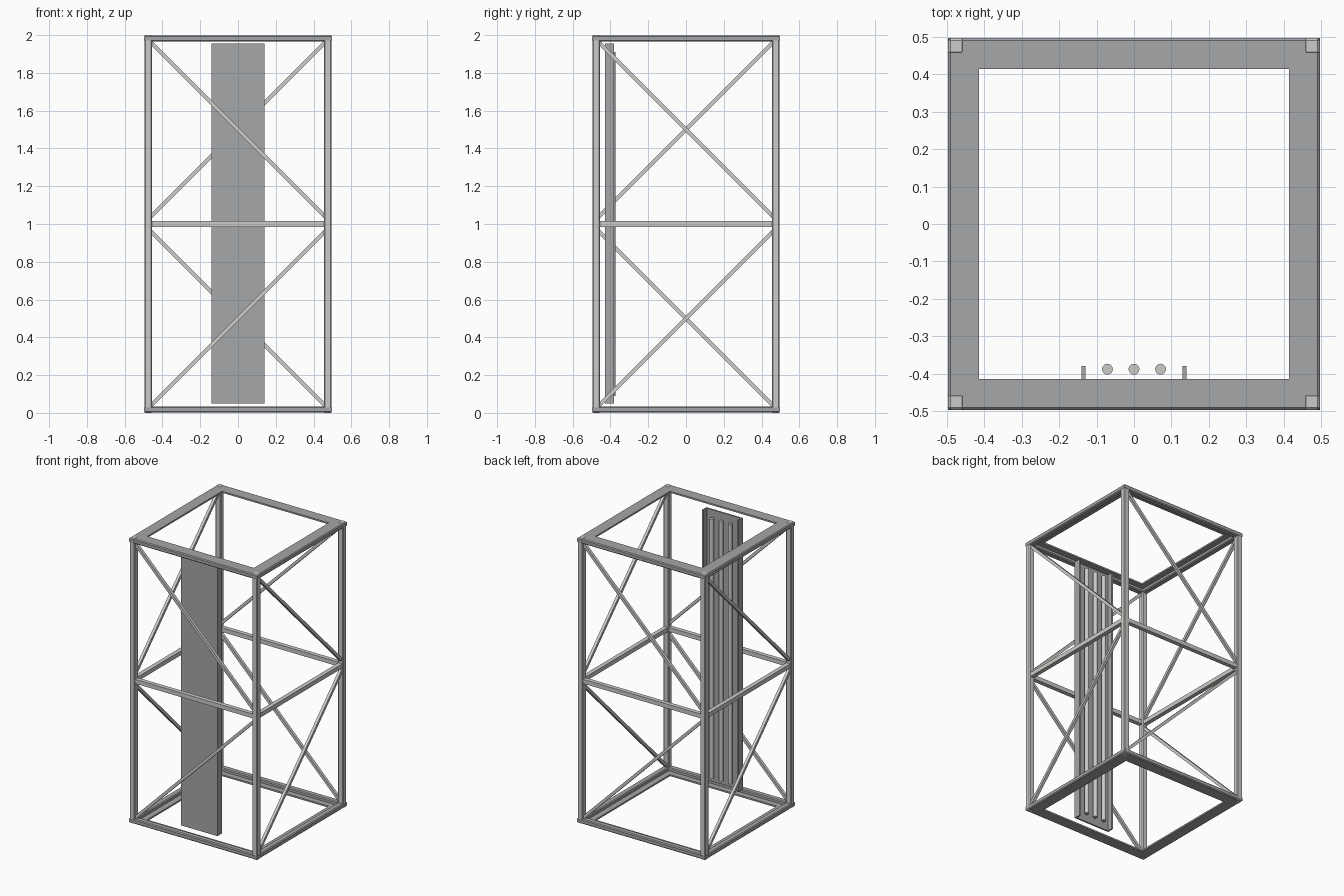
import bpy, bmesh
from mathutils import Vector

cube = bpy.data.objects.get("Cube")
if cube:
    bpy.data.objects.remove(cube, do_unlink=True)


def material(name, rgb):
    m = bpy.data.materials.new(name)
    m.use_nodes = True
    m.diffuse_color = (*rgb, 1)
    m.node_tree.nodes["Principled BSDF"].inputs["Base Color"].default_value = (*rgb, 1)
    return m


LIGHT = material("light_steel", (0.60, 0.60, 0.58))
GREY = material("grey_steel", (0.38, 0.385, 0.40))


def finish(bm, name, mat):
    bmesh.ops.recalc_face_normals(bm, faces=bm.faces)
    me = bpy.data.meshes.new(name)
    bm.to_mesh(me)
    bm.free()
    me.materials.append(mat)
    ob = bpy.data.objects.new(name, me)
    bpy.context.collection.objects.link(ob)
    return ob


def box(name, lo, hi, mat, bevel=0):
    lo, hi = Vector(lo), Vector(hi)
    bm = bmesh.new()
    bmesh.ops.create_cube(bm, size=1)
    bmesh.ops.scale(bm, vec=hi - lo, verts=bm.verts)
    bmesh.ops.translate(bm, vec=(lo + hi) / 2, verts=bm.verts)
    if bevel:
        bmesh.ops.bevel(bm, geom=bm.edges[:], offset=bevel, segments=1, affect='EDGES')
    return finish(bm, name, mat)


def bar(name, a, b, width, mat):
    """Square bar between two points."""
    a, b = Vector(a), Vector(b)
    bm = bmesh.new()
    bmesh.ops.create_cube(bm, size=1)
    bmesh.ops.scale(bm, vec=(width, width, (b - a).length), verts=bm.verts)
    ob = finish(bm, name, mat)
    ob.rotation_euler = (b - a).to_track_quat('Z', 'Y').to_euler()
    ob.location = (a + b) / 2
    return ob


def square_ring(name, profile, mat):
    """Sweep a closed (radius, height) profile around a square."""
    bm = bmesh.new()
    corners = [(-1, -1), (1, -1), (1, 1), (-1, 1)]
    loops = [[bm.verts.new((sx * r, sy * r, z)) for r, z in profile] for sx, sy in corners]
    n = len(profile)
    for i in range(4):
        p, q = loops[i], loops[(i + 1) % 4]
        for j in range(n):
            k = (j + 1) % n
            bm.faces.new((p[j], q[j], q[k], p[k]))
    return finish(bm, name, mat)


OUT, INN, MID = 0.496, 0.455, 0.476
HEIGHT, CENTRE = 2.0, 1.0

# Top and bottom frames: a rail with chamfered outer edges and a thin inner flange
profile = [(0.491, 0.001), (0.497, 0.007), (0.497, 0.028), (0.491, 0.034),
           (0.461, 0.034), (INN, 0.028), (INN, 0.012), (0.414, 0.012), (0.414, 0.001)]
square_ring("bottom_frame", profile, GREY)
square_ring("top_frame", [(r, HEIGHT - z) for r, z in profile], GREY)

# Corner posts
for sx, side in ((-1, "right"), (1, "left")):
    for sy, end in ((-1, "front"), (1, "back")):
        xs = sorted((sx * INN, sx * OUT))
        ys = sorted((sy * INN, sy * OUT))
        box(f"{end}_{side}_post", (xs[0], ys[0], 0), (xs[1], ys[1], HEIGHT), LIGHT, 0.005)

# Middle rails and one diagonal per bay on each side
# (u runs along the face; tilt sets which way the upper brace falls)
faces = [("front", lambda u, z: (u, -MID, z), 1), ("back", lambda u, z: (u, MID, z), -1),
         ("left", lambda u, z: (MID, u, z), 1), ("right", lambda u, z: (-MID, u, z), -1)]
for name, at, tilt in faces:
    bar(f"{name}_middle_rail", at(-INN, CENTRE), at(INN, CENTRE), 0.03, LIGHT)
    u = tilt * 0.462
    bar(f"{name}_upper_brace", at(-u, 1.962), at(u, 1.038), 0.02, LIGHT)
    bar(f"{name}_lower_brace", at(-u, 0.038), at(u, 0.962), 0.02, LIGHT)

# Cable channel: front plate with two side lips
box("channel_plate", (-0.141, -0.428, 0.05), (0.141, -0.417, 1.955), GREY)
for s, side in ((-1, "right"), (1, "left")):
    xs = sorted((s * 0.130, s * 0.141))
    box(f"channel_{side}_lip", (xs[0], -0.417, 0.05), (xs[1], -0.380, 1.955), GREY)

# Three round rods inside the channel
for i, x in enumerate((-0.071, 0, 0.071)):
    bm = bmesh.new()
    bmesh.ops.create_cone(bm, cap_ends=True, segments=20, radius1=0.0145, radius2=0.0145, depth=1.82)
    bmesh.ops.translate(bm, vec=(x, -0.388, CENTRE), verts=bm.verts)
    rod = finish(bm, f"channel_rod_{i + 1}", LIGHT)
    for o in bpy.context.selected_objects:
        o.select_set(False)
    rod.select_set(True)
    bpy.context.view_layer.objects.active = rod
    bpy.ops.object.shade_smooth_by_angle()
